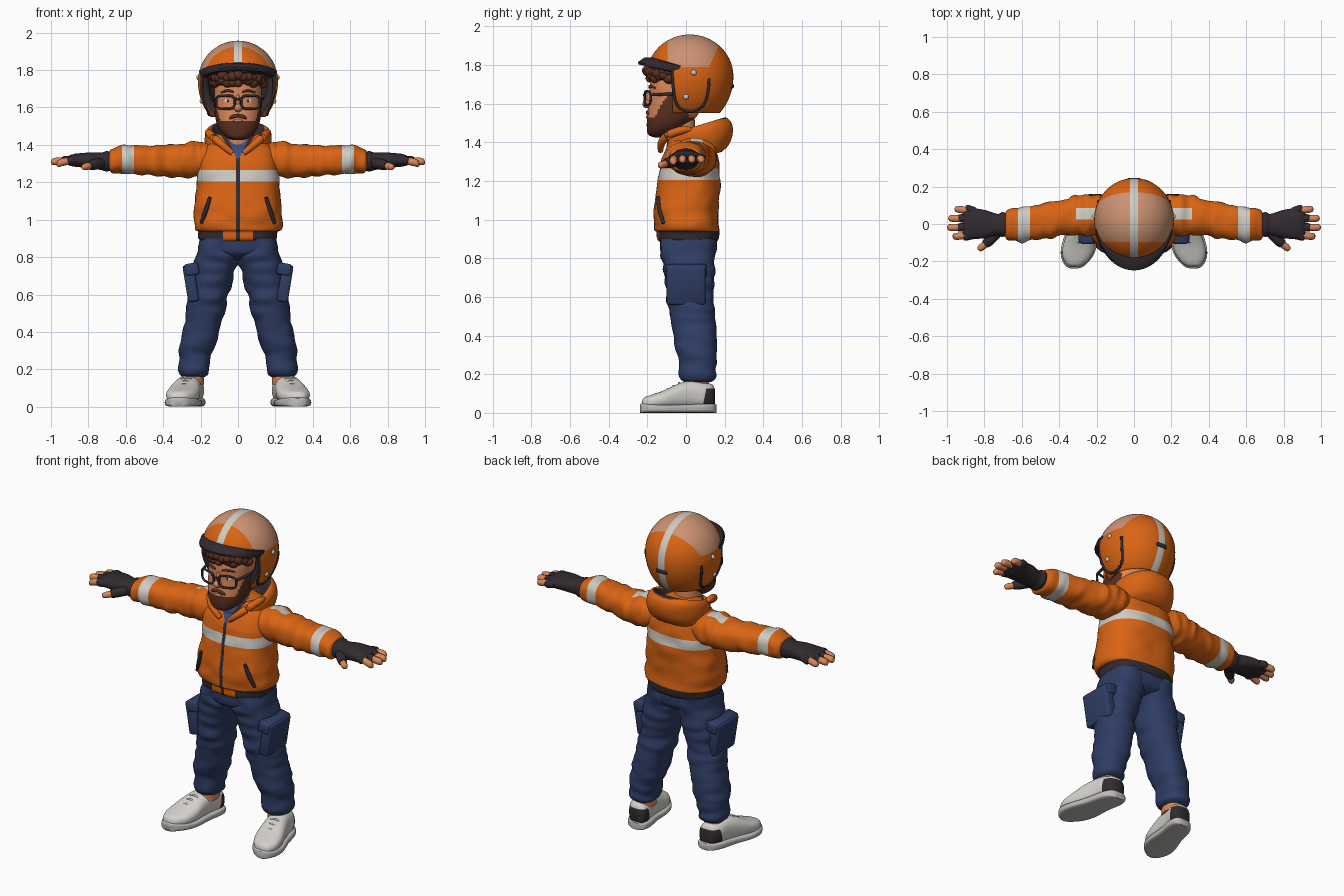
import bpy, bmesh, math, random
from mathutils import Vector, Matrix, noise

if "Cube" in bpy.data.objects:
    bpy.data.objects.remove(bpy.data.objects["Cube"])
random.seed(4)
X, Y, Z = Vector((1, 0, 0)), Vector((0, 1, 0)), Vector((0, 0, 1))

def mat(name, *rgb):
    m = bpy.data.materials.new(name)
    m.diffuse_color = (*rgb, 1)
    m.use_nodes = True
    m.node_tree.nodes["Principled BSDF"].inputs["Base Color"].default_value = m.diffuse_color
    return m

ORANGE, PEACH = mat("orange", .70, .128, .007), mat("faded_orange", .60, .29, .17)
REFLECT, DARK = mat("reflective_grey", .62, .60, .55), mat("charcoal", .032, .024, .029)
NAVY, BLUE = mat("navy", .028, .047, .13), mat("shirt_blue", .045, .08, .25)
SKIN, HAIR = mat("skin", .68, .24, .10), mat("brown_hair", .10, .029, .015)
WHITE, SOLE = mat("shoe_white", .66, .64, .60), mat("sole_grey", .50, .49, .47)

def bisect(bm, cuts):
    for co, no in cuts:
        bmesh.ops.bisect_plane(bm, geom=bm.verts[:] + bm.edges[:] + bm.faces[:], plane_co=co, plane_no=no)

def finish(name, bm, mats, cuts=(), rule=None, mirror=False):
    """Cut colour borders, colour faces by rule, make the object."""
    bmesh.ops.recalc_face_normals(bm, faces=bm.faces[:])
    bisect(bm, cuts)
    for f in bm.faces:
        f.material_index = rule(f.calc_center_median()) if rule else 0
    me = bpy.data.meshes.new(name)
    bm.to_mesh(me)
    bm.free()
    for m in mats:
        me.materials.append(m)
    ob = bpy.data.objects.new(name, me)
    bpy.context.collection.objects.link(ob)
    bpy.ops.object.select_all(action='DESELECT')
    ob.select_set(True)
    bpy.context.view_layer.objects.active = ob
    bpy.ops.object.shade_smooth_by_angle(angle=math.radians(50))
    if mirror:
        ob.modifiers.new("mirror", 'MIRROR').use_mirror_merge = False
    return ob

def smooth(rows, steps, closed=False):
    """Catmull-Rom through rows of numbers."""
    n, out = len(rows), []
    get = (lambda i: rows[i % n]) if closed else (lambda i: rows[max(0, min(n - 1, i))])
    for i in range(n if closed else n - 1):
        a, b, c, d = (get(i + k) for k in (-1, 0, 1, 2))
        for t in (s / steps for s in range(steps)):
            out.append([.5 * (2 * q + (r - p) * t + (2 * p - 5 * q + 4 * r - w) * t * t
                              + (3 * q - p - 3 * r + w) * t ** 3) for p, q, r, w in zip(a, b, c, d)])
    return out if closed else out + [rows[-1]]

def skin_rings(rings, closed=False):
    bm = bmesh.new()
    vs = [[bm.verts.new(p) for p in ring] for ring in rings]
    n = len(vs[0])
    for a, b in zip(vs, vs[1:] + vs[:1] if closed else vs[1:]):
        for i in range(n):
            bm.faces.new((a[i], a[(i + 1) % n], b[(i + 1) % n], b[i]))
    if not closed:
        bm.faces.new(vs[0])
        bm.faces.new(vs[-1])
    return bm

def loft(name, rows, axis, mats, power=2.3, n=44, steps=6, wrinkle=0, freq=(9, 9, 16), shear=0, **kw):
    """rows: x, y, z, half-width, half-depth of superellipse sections across an axis."""
    u, v = {'z': (X, Y), 'x': (Y, Z), 'y': (X, Z)}[axis]
    rings = []
    for x, y, z, r1, r2 in smooth(rows, steps):
        rings.append([])
        for a in (math.tau * i / n for i in range(n)):
            c, s = (math.copysign(abs(k) ** (2 / power), k) for k in (math.cos(a), math.sin(a)))
            d = u * r1 * c + v * r2 * s
            p = Vector((x, y, z)) + d
            k = noise.noise(Vector((p.x * freq[0], p.y * freq[1], p.z * freq[2])))
            rings[-1].append(p + d * wrinkle * k + Z * shear * (p.y - .1))
    return finish(name, skin_rings(rings), mats, **kw)

def tube(name, rows, m, closed=False, steps=5, n=10, mirror=False):
    """rows: x, y, z, radius along a path."""
    pts, rings = smooth(rows, steps, closed), []
    for i, p in enumerate(pts):
        a = pts[i - 1] if closed or i else p
        b = pts[(i + 1) % len(pts)] if closed or i < len(pts) - 1 else p
        t = (Vector(b[:3]) - Vector(a[:3])).normalized()
        s = t.cross(Y if closed or abs(t.y) < .75 else Z).normalized()
        w = s.cross(t)
        rings.append([Vector(p[:3]) + p[3] * (s * math.cos(q) + w * math.sin(q))
                      for q in (math.tau * j / n for j in range(n))])
    return finish(name, skin_rings(rings, closed), [m], mirror=mirror)

def ball(name, c, r, m, mirror=False):
    bm = bmesh.new()
    at = Matrix.Translation(c) @ Matrix.Diagonal((*r, 1))
    bmesh.ops.create_uvsphere(bm, u_segments=20, v_segments=12, radius=1, matrix=at)
    return finish(name, bm, [m], mirror=mirror)

def box(name, c, size, m, tilt=0, mirror=False, bevel=.012):
    bm = bmesh.new()
    at = Matrix.Translation(c) @ Matrix.Rotation(tilt, 4, 'Y') @ Matrix.Diagonal((*size, 1))
    bmesh.ops.create_cube(bm, size=1, matrix=at)
    bmesh.ops.bevel(bm, geom=bm.edges[:], offset=bevel, segments=2, affect='EDGES', profile=.5)
    return finish(name, bm, [m], mirror=mirror)

# Jacket body: hem, reflective band, zip and open neck are cut into it
def jacket_rule(c):
    if c.y < 0 and c.z > 1.32 and abs(c.x) < (c.z - 1.32) * .6:
        return 3
    if c.y < 0 and abs(c.x) < .01 or c.z < .94 and not (c.y < 0 and abs(c.x) < .08):
        return 2
    return int(1.205 < c.z < 1.265)
loft("jacket", [(0, .01, .885, .195, .145), (0, .01, .9, .208, .155), (0, .01, .935, .212, .158),
                (0, .004, .955, .234, .166), (0, .002, 1.05, .234, .168), (0, .015, 1.2, .219, .16),
                (0, .02, 1.3, .213, .15), (0, .025, 1.38, .185, .122), (0, .03, 1.43, .13, .10), (0, .03, 1.46, .08, .07)],
     'z', [ORANGE, REFLECT, DARK, BLUE], power=2.5, n=64, wrinkle=.05, rule=jacket_rule,
     cuts=[(Z * z, Z) for z in (.94, 1.205, 1.265)] + [(X * x, X) for x in (-.08, -.01, .01, .08)]
     + [(Z * 1.32, (s, 0, -.6)) for s in (1, -1)])
tube("jacket_pocket_zip", [(.15, -.147, 1.12, .009), (.172, -.136, 1.05, .012), (.197, -.117, .98, .009)], DARK, mirror=True)

# Hood round the neck, dark lining, open over the shirt
def hood_rule(c):
    h = c.z - .3 * (c.y - .1)
    w = max(0, h - 1.385) if c.y < 0 else 0
    inside = (c.x / .142) ** 2 + ((c.y - .075) / .145) ** 2 < 1 and h > 1.42
    return 2 if abs(c.x) < w * .55 else int(inside or abs(c.x) < w * .8)
loft("hood", [(0, .085, 1.325, .12, .10), (0, .08, 1.35, .155, .14), (0, .075, 1.40, .174, .168), (0, .07, 1.45, .178, .17),
              (0, .065, 1.48, .172, .158), (0, .06, 1.498, .155, .14), (0, .06, 1.485, .132, .12), (0, .05, 1.43, .10, .10)],
     'z', [ORANGE, DARK, BLUE], n=72, steps=7, power=2.1, wrinkle=.03, shear=.3, rule=hood_rule,
     cuts=[(Vector((0, .1, 1.385)), (s, .3 * k, -k)) for s in (1, -1) for k in (.55, .8)])
tube("hood_front_edge", [(.03, -.132, 1.355, .014), (.085, -.125, 1.40, .02), (.13, -.085, 1.44, .022),
                         (.158, -.01, 1.465, .02), (.16, .03, 1.465, .008)], ORANGE, mirror=True)

# Sleeves with cuff band and shoulder patch
loft("sleeve", [(.10, .04, 1.33, .09, .07), (.2, .047, 1.325, .108, .092), (.3, .043, 1.315, .108, .09),
                (.45, .02, 1.315, .096, .08), (.6, 0, 1.322, .096, .076), (.67, -.005, 1.315, .088, .066),
                (.69, -.005, 1.315, .06, .045)], 'x', [ORANGE, REFLECT], wrinkle=.15, freq=(22, 8, 8), steps=8,
     cuts=[(X * x, X) for x in (.2, .31, .555, .62)] + [(Y * y, Y) for y in (.025, .085)], mirror=True,
     rule=lambda c: int(.555 < c.x < .62 or (.2 < c.x < .31 and .025 < c.y < .085 and c.z > 1.34)))

# Fingerless gloves and fingers
loft("glove", [(.65, -.003, 1.312, .045, .04), (.70, -.003, 1.312, .065, .053), (.73, -.003, 1.312, .056, .045),
               (.80, 0, 1.318, .076, .042), (.88, .003, 1.318, .084, .034), (.915, .003, 1.315, .075, .02)],
     'x', [DARK], wrinkle=.06, mirror=True)
for i, (y, tip) in enumerate([(.068, .96), (.026, .993), (-.016, 1), (-.057, .97)]):
    y2, dz = y * 1.15, -.012 - .01 * (i == 3)
    tube(f"finger_{i + 1}", [(.88, y, 1.318, .018), (tip - .03, y2, 1.318 + dz * .5, .02),
                             (tip - .008, y2, 1.318 + dz, .015), (tip, y2, 1.317 + dz, .004)], SKIN, mirror=True)
    tube(f"glove_finger_{i + 1}", [(.85, y, 1.318, .021), (tip - .075, y2, 1.316, .024), (tip - .066, y2, 1.315, .021)],
         DARK, mirror=True)
tube("glove_thumb", [(.72, -.03, 1.305, .03), (.77, -.085, 1.295, .029), (.795, -.108, 1.288, .023)], DARK, mirror=True)
tube("thumb", [(.78, -.095, 1.292, .018), (.812, -.122, 1.284, .019), (.828, -.136, 1.28, .014), (.832, -.14, 1.279, .004)],
     SKIN, mirror=True)

# Trousers with cargo pockets
loft("hips", [(0, .012, .785, .05, .08), (0, .012, .82, .17, .138), (0, .013, .88, .205, .148), (0, .012, .92, .19, .14)],
     'z', [NAVY], power=2.5)
loft("trouser_leg", [(.10, .015, .90, .105, .145), (.11, .012, .80, .118, .142), (.135, .018, .70, .113, .128),
                     (.155, .02, .6, .104, .12), (.168, .028, .53, .106, .118), (.185, .042, .45, .10, .112),
                     (.212, .052, .33, .095, .108), (.225, .06, .27, .085, .098), (.237, .06, .21, .082, .098),
                     (.237, .06, .175, .078, .09), (.237, .06, .16, .06, .07)],
     'z', [NAVY], wrinkle=.11, freq=(8, 8, 20), steps=7, mirror=True)
box("cargo_pocket", (.252, 0, .66), (.06, .20, .20), NAVY, tilt=.16, mirror=True)
box("cargo_pocket_flap", (.247, 0, .735), (.075, .215, .065), NAVY, tilt=.16, mirror=True)
ball("pocket_button", (.285, 0, .73), (.008, .012, .012), DARK, mirror=True)

# Shoes: rows give y, half-width, height; toes turn outward
def shoe_rows(rows, base):
    return [(.248 + (.1 - y) * .21, y, (base + h) / 2, w, (h - base) / 2) for y, w, h in rows]
loft("shoe", shoe_rows([(-.228, .022, .06), (-.215, .048, .08), (-.17, .078, .097), (-.11, .086, .118), (-.03, .076, .155),
                        (.04, .068, .168), (.10, .066, .158), (.137, .052, .145), (.15, .03, .12)], .02),
     'y', [WHITE, DARK], power=2.5, cuts=[(Y * .08, (0, 1, -.2)), (Z * .125, Z)], mirror=True,
     rule=lambda c: int(c.y - .2 * c.z > .08 and c.z < .125))
loft("shoe_sole", shoe_rows([(-.237, .022, .044), (-.222, .052, .05), (-.17, .086, .047), (-.10, .094, .042), (0, .079, .045),
                             (.09, .075, .048), (.14, .058, .048), (.157, .03, .042)], 0), 'y', [SOLE], power=4, mirror=True)
for i, (y, z) in enumerate([(-.095, .122), (-.065, .139), (-.035, .155)]):
    tube(f"shoe_lace_{i + 1}", [(.269 - .21 * y + k * .045, y, z - .017 * abs(k), .006) for k in (-1, 0, 1)], SOLE, mirror=True)
loft("ankle", [(.24, .055, .12, .058, .066), (.238, .055, .2, .056, .064)], 'z', [SKIN], mirror=True)

# Head with beard and sideburns coloured by height
loft("head", [(0, -.135, 1.425, .025, .03), (0, -.13, 1.44, .062, .066), (0, -.105, 1.48, .10, .098), (0, -.07, 1.54, .12, .13),
              (0, -.058, 1.62, .125, .132), (0, -.055, 1.70, .126, .132), (0, -.05, 1.78, .11, .115), (0, -.05, 1.83, .05, .05)],
     'z', [SKIN, HAIR], n=72, steps=12,
     rule=lambda c: int(c.z < 1.528 + max(0, abs(c.x) - .095) * 4 or c.z > 1.735))
loft("neck", [(0, -.02, 1.36, .075, .075), (0, -.03, 1.52, .07, .075)], 'z', [SKIN])
tube("moustache", [(-.055, -.176, 1.532, .006), (-.03, -.196, 1.549, .010), (0, -.2, 1.556, .008),
                   (.03, -.196, 1.549, .010), (.055, -.176, 1.532, .006)], HAIR)
ball("lower_lip", (0, -.199, 1.53), (.026, .008, .008), SKIN)
ball("nose", (0, -.2, 1.598), (.024, .026, .022), SKIN)
ball("nose_bridge", (0, -.187, 1.63), (.013, .02, .04), SKIN)
ball("eye", (.052, -.168, 1.635), (.023, .012, .018), WHITE, mirror=True)
ball("pupil", (.05, -.179, 1.635), (.009, .004, .011), DARK, mirror=True)
tube("eyebrow", [(.022, -.19, 1.682, .005), (.055, -.184, 1.69, .007), (.092, -.158, 1.68, .004)], HAIR, mirror=True)
for i in range(26):
    a, r, top = -1.25 + 2.5 * (i % 13) / 12, random.uniform(.022, .032), i > 12
    c = (.135 * math.sin(a), -.04 - (.145 + .012 * top) * math.cos(a), 1.738 + .027 * top + random.uniform(-.012, .01))
    ball(f"hair_curl_{i + 1}", c, (r, r, r * .85), HAIR)

# Glasses
rim = []
for a in (math.tau * i / 20 for i in range(20)):
    c, s = (math.copysign(abs(k) ** .6, k) for k in (math.cos(a), math.sin(a)))
    rim.append((.067 + .05 * c, -.213 + 2.2 * (.067 + .05 * c) ** 2, 1.628 + .036 * s, .0065))
tube("glasses_rim", rim, DARK, closed=True, steps=1, n=8, mirror=True)
tube("glasses_bridge", [(-.02, -.212, 1.64, .006), (0, -.218, 1.645, .006), (.02, -.212, 1.64, .006)], DARK)
tube("glasses_temple", [(.117, -.183, 1.645, .008), (.132, -.12, 1.648, .008), (.135, -.04, 1.65, .007)], DARK, mirror=True)

# Open-face helmet shell with faded top, centre stripe and dark padding
bm = bmesh.new()
bmesh.ops.create_uvsphere(bm, u_segments=64, v_segments=40, radius=1)
for v in bm.verts:
    v.co = (v.co.x * .214, .02 + v.co.y * .225, 1.74 + v.co.z * (.217 if v.co.z > 0 else .26))
bisect(bm, [(Z * 1.55, Z), (Z * 1.79, Z), (Y * -.07, Y), (Y * -.095, Y), (Y * .16 + Z * 1.88, (0, -1, .45)),
            (X * .022, X), (X * -.022, X)])
gone = [f for f in bm.faces for c in [f.calc_center_median()] if c.z < 1.55 or (c.y < -.07 and c.z < 1.79)]
bmesh.ops.delete(bm, geom=gone, context='FACES')
helmet = finish("helmet", bm, [ORANGE, PEACH, REFLECT, DARK], rule=lambda c: 2 if abs(c.x) < .022 else int(
    c.z > 1.79 and c.y > -.095 and .16 - c.y + .45 * (c.z - 1.88) > 0))
sol = helmet.modifiers.new("padding", 'SOLIDIFY')
sol.thickness, sol.offset, sol.material_offset, sol.material_offset_rim = .045, -1, 3, 3

# Helmet peak, ear trim, studs and rear clip
rings = []
for a in (-1.35 + 2.7 * i / 32 for i in range(33)):
    rings.append([(w * math.sin(a), .02 - d * math.cos(a), 1.765 + .055 * math.cos(a) + h) for w, d, h in (
        (.2, .19, .02), (.21, .235, .018), (.208, .268, -.005), (.205, .266, -.018), (.19, .2, -.03))])
finish("helmet_peak", skin_rings(rings), [DARK])
def on_helmet(y, z):
    return .214 * math.sqrt(1 - ((y - .02) / .225) ** 2 - ((z - 1.74) / (.217 if z > 1.74 else .26)) ** 2)
tube("helmet_ear_trim", [(on_helmet(y, z), y, z, .008) for y, z in ((-.07, 1.78), (-.066, 1.68), (-.05, 1.6), (-.01, 1.565),
     (.05, 1.565), (.095, 1.6), (.115, 1.67), (.12, 1.73))], DARK, mirror=True)
for y, z in ((.04, 1.76), (0, 1.635)):
    ball("helmet_stud", (on_helmet(y, z), y, z), (.01, .014, .014), REFLECT, mirror=True)
box("helmet_rear_clip", (0, .238, 1.69), (.07, .018, .022), DARK, bevel=.005)
